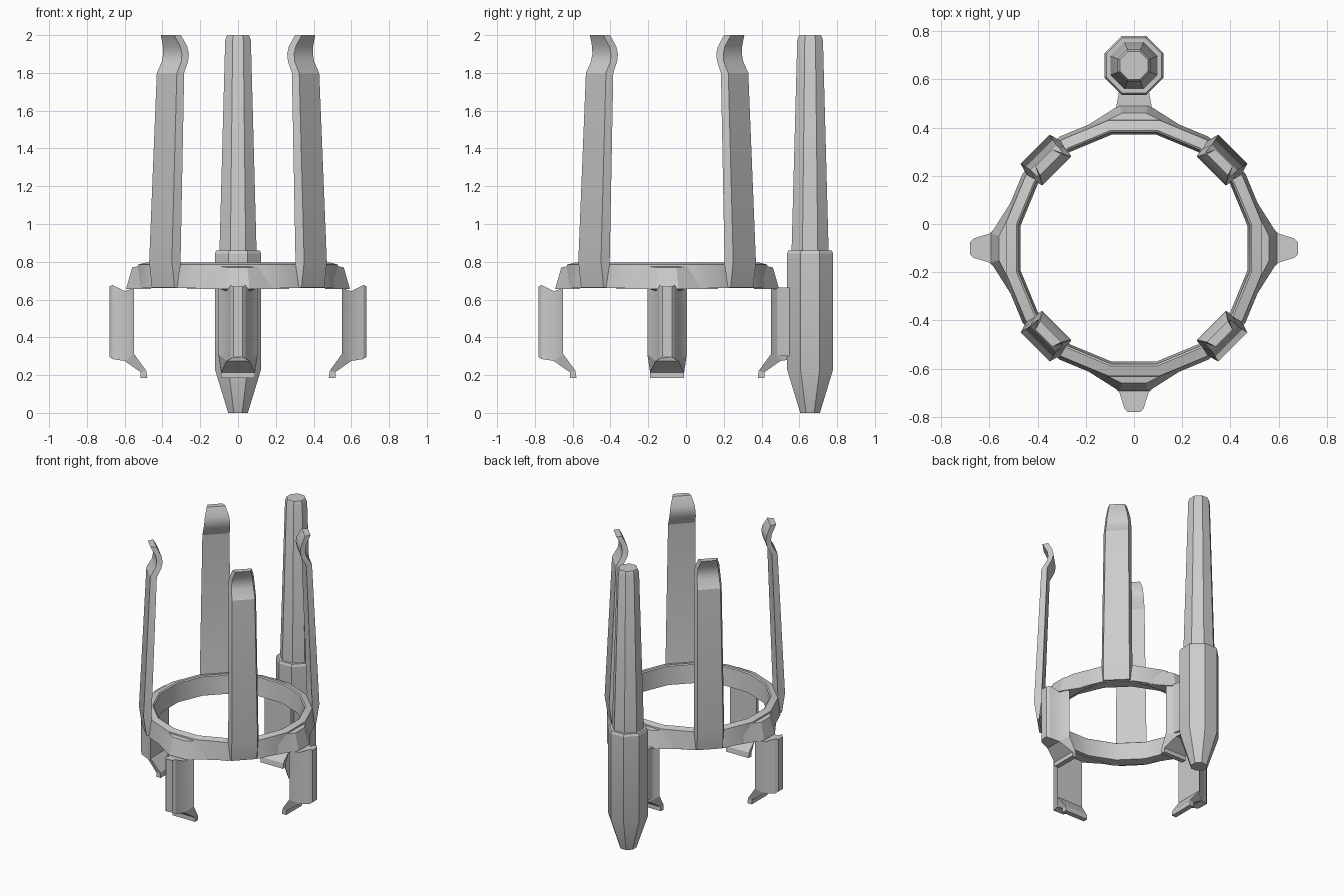
import bpy
import bmesh
from math import cos, sin, pi, radians

cube = bpy.data.objects.get("Cube")
if cube:
    bpy.data.objects.remove(cube, do_unlink=True)

metal = bpy.data.materials.new("light grey metal")
metal.use_nodes = True
GREY = (0.6, 0.6, 0.6, 1)
metal.diffuse_color = GREY
metal.node_tree.nodes["Principled BSDF"].inputs["Base Color"].default_value = GREY

CENTRE = (0, -0.1, 0)


def loft(name, sections, loop=False, location=CENTRE, angle=0):
    """Skin a list of equal-length closed sections; cap the ends unless looped."""
    bm = bmesh.new()
    rows = [[bm.verts.new(p) for p in s] for s in sections]
    n = len(rows[0])
    pairs = list(zip(rows, rows[1:]))
    if loop:
        pairs.append((rows[-1], rows[0]))
    else:
        bm.faces.new(rows[0])
        bm.faces.new(rows[-1])
    for a, b in pairs:
        for i in range(n):
            j = (i + 1) % n
            bm.faces.new((a[i], a[j], b[j], b[i]))
    bmesh.ops.recalc_face_normals(bm, faces=bm.faces)
    mesh = bpy.data.meshes.new(name)
    bm.to_mesh(mesh)
    bm.free()
    mesh.materials.append(metal)
    ob = bpy.data.objects.new(name, mesh)
    bpy.context.collection.objects.link(ob)
    ob.location = location
    ob.rotation_euler.z = radians(angle)
    bpy.ops.object.select_all(action='DESELECT')
    ob.select_set(True)
    bpy.context.view_layer.objects.active = ob
    bpy.ops.object.shade_smooth_by_angle(angle=radians(25))
    return ob


def mirrored(half):
    """Close a half outline of (radius, side, ...) by mirroring it across side = 0."""
    return half + [(p[0], -p[1], *p[2:]) for p in reversed(half)]


# Ring band with sixteen sides
profile = [(.47, .66), (.48, .79), (.488, .796), (.53, .785), (.545, .66)]
corner = 1 / cos(pi / 16)
ring = []
for k in range(16):
    a = (k + .5) * pi / 8
    ring.append([(r * corner * cos(a), r * corner * sin(a), z) for r, z in profile])
loft("ring_band", ring, loop=True)

# Four upright blades: (z, inner radius, inner half width, outer radius, outer half width)
blade = [
    (.665, .50, .10, .56, .085),
    (.80, .53, .10, .58, .085),
    (1.80, .493, .09, .533, .075),
    (1.86, .462, .088, .497, .073),
    (1.90, .453, .085, .49, .07),
    (1.94, .46, .08, .497, .065),
    (2.00, .489, .062, .528, .05),
]
for side, angle in (("back_left", 45), ("back_right", 135),
                    ("front_right", 225), ("front_left", 315)):
    loft(side + "_blade",
         [mirrored([(ri, wi, z), (ro, wo, z)]) for z, ri, wi, ro, wo in blade],
         angle=angle)

# Four hubs, each with a hanging ribbed arm and an inward clip
hub_low = [(.49, .11, .655), (.46, .27, .655), (.555, .12, .655), (.593, .06, .655)]
hub_top = [(.49, .10, .78), (.46, .24, .775), (.535, .10, .775), (.56, .05, .77)]
arm_top = [(.55, .105, .66), (.60, .06, .645), (.665, .04, .677), (.68, .025, .67)]
arm_low = [(.55, .105, .312), (.60, .06, .275), (.665, .04, .285), (.68, .025, .296)]
clip = [
    [(.55, .105, .312), (.60, .06, .275)],
    [(.485, .09, .222), (.515, .09, .215)],
    [(.48, .09, .185), (.515, .09, .185)],
]
for side, angle in (("left", 0), ("back", 90), ("right", 180), ("front", 270)):
    loft(side + "_hub", [mirrored(hub_low), mirrored(hub_top)], angle=angle)
    loft(side + "_arm", [mirrored(arm_low), mirrored(arm_top)], angle=angle)
    loft(side + "_clip", [mirrored(s) for s in clip], angle=angle)

# Short neck joining the ring to the rod
neck = [(.55, .08), (.66, .06)]
loft("rod_neck", [mirrored([(r, w, z) for r, w in neck]) for z in (.30, .665)], angle=90)


# Octagonal rod: (half width across flats, z)
def octagon(half, z):
    r = half / cos(pi / 8)
    return [(r * cos((k + .5) * pi / 4), r * sin((k + .5) * pi / 4), z) for k in range(8)]


rod_at = (0, .657, 0)
loft("rod_sleeve",
     [octagon(h, z) for h, z in ((.052, 0), (.122, .23), (.122, .845), (.115, .86))],
     location=rod_at)
loft("rod_shaft",
     [octagon(h, z) for h, z in ((.1, .82), (.098, .86), (.068, 1.975), (.058, 2.0))],
     location=rod_at)
